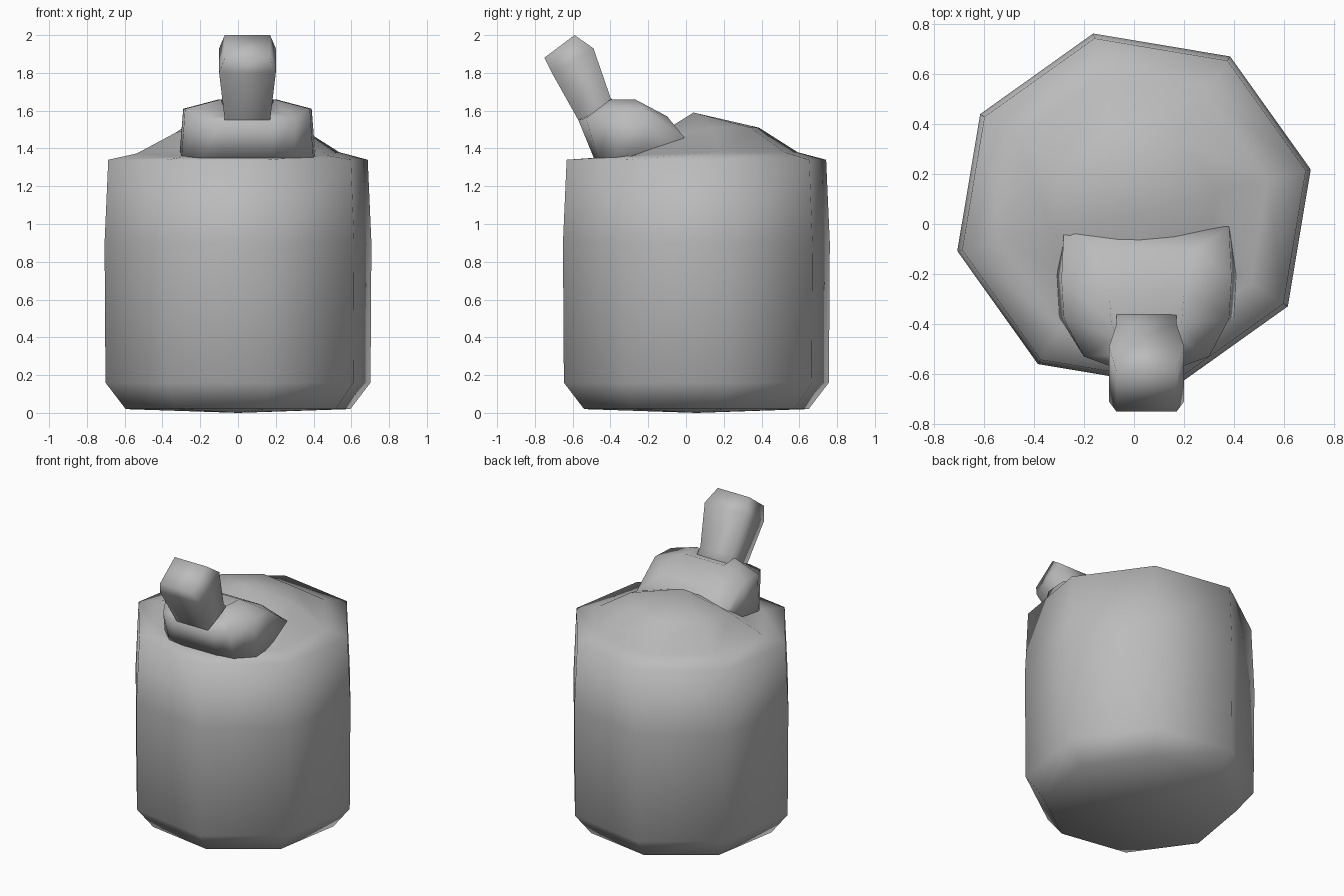
import bpy, bmesh, math

if "Cube" in bpy.data.objects:
    bpy.data.objects.remove(bpy.data.objects["Cube"], do_unlink=True)

grey = bpy.data.materials.new("plain grey")
grey.use_nodes = True
grey.diffuse_color = (0.5, 0.5, 0.5, 1)
grey.node_tree.nodes["Principled BSDF"].inputs["Base Color"].default_value = (0.5, 0.5, 0.5, 1)


def loft(name, rings, tip=None, base=None):
    """Skin closed rings of equal length; ends close to a point or a flat cap."""
    bm = bmesh.new()
    loops = [[bm.verts.new(p) for p in ring] for ring in rings]
    n = len(loops[0])
    for low, high in zip(loops, loops[1:]):
        for i in range(n):
            j = (i + 1) % n
            bm.faces.new((low[i], low[j], high[j], high[i]))
    for loop, point in ((loops[0], base), (loops[-1], tip)):
        if point:
            v = bm.verts.new(point)
            for i in range(n):
                bm.faces.new((loop[i], loop[(i + 1) % n], v))
        else:
            bm.faces.new(loop)
    bmesh.ops.recalc_face_normals(bm, faces=bm.faces)
    for f in bm.faces:
        f.smooth = True
    mesh = bpy.data.meshes.new(name)
    bm.to_mesh(mesh)
    bm.free()
    mesh.materials.append(grey)
    obj = bpy.data.objects.new(name, mesh)
    bpy.context.collection.objects.link(obj)
    return obj


CX, CY = 0.05, 0.055   # spout middle in x, body middle in y


def octagon(r, z, front_drop=0):
    ring = []
    for k in range(8):
        a = math.radians(13 + 45 * k)
        drop = front_drop * max(0, -math.sin(a))
        ring.append((r * math.cos(a), CY + r * math.sin(a), z - drop))
    return ring


def mirrored(half):
    right = [(CX + x, y, z) for x, y, z in half]
    left = [(CX - x, y, z) for x, y, z in reversed(half)]
    return right + left


# Eight-sided canister with a domed lid that flattens toward the front
loft("canister_body",
     [octagon(0.61, 0.02), octagon(0.72, 0.16), octagon(0.725, 0.9),
      octagon(0.705, 1.34), octagon(0.55, 1.38, 0.03), octagon(0.34, 1.51, 0.12)],
     tip=(0, 0.04, 1.59), base=(0, CY, 0))

# Collar at the front of the lid, with lower shoulders beside the neck
loft("spout_collar", [
    mirrored([(.13, -.48, 1.33), (.25, -.46, 1.33), (.35, -.37, 1.34), (.36, -.2, 1.36), (.33, 0, 1.36)]),
    mirrored([(.14, -.57, 1.55), (.25, -.53, 1.56), (.33, -.38, 1.61), (.34, -.22, 1.61), (.33, -.01, 1.46)]),
    mirrored([(.1, -.52, 1.57), (.12, -.45, 1.6), (.14, -.4, 1.66), (.15, -.27, 1.66), (.2, -.1, 1.57)]),
])

# Square neck leaning forward, flaring out and closing with a bevelled end
sections = [(.12, -.5, 1.45, -.32, 1.58), (.12, -.57, 1.55, -.4, 1.67),
            (.15, -.71, 1.8, -.49, 1.93), (.12, -.75, 1.88, -.59, 2.0)]
loft("spout_neck", [mirrored([(w, fy, fz), (w, by, bz)]) for w, fy, fz, by, bz in sections])
